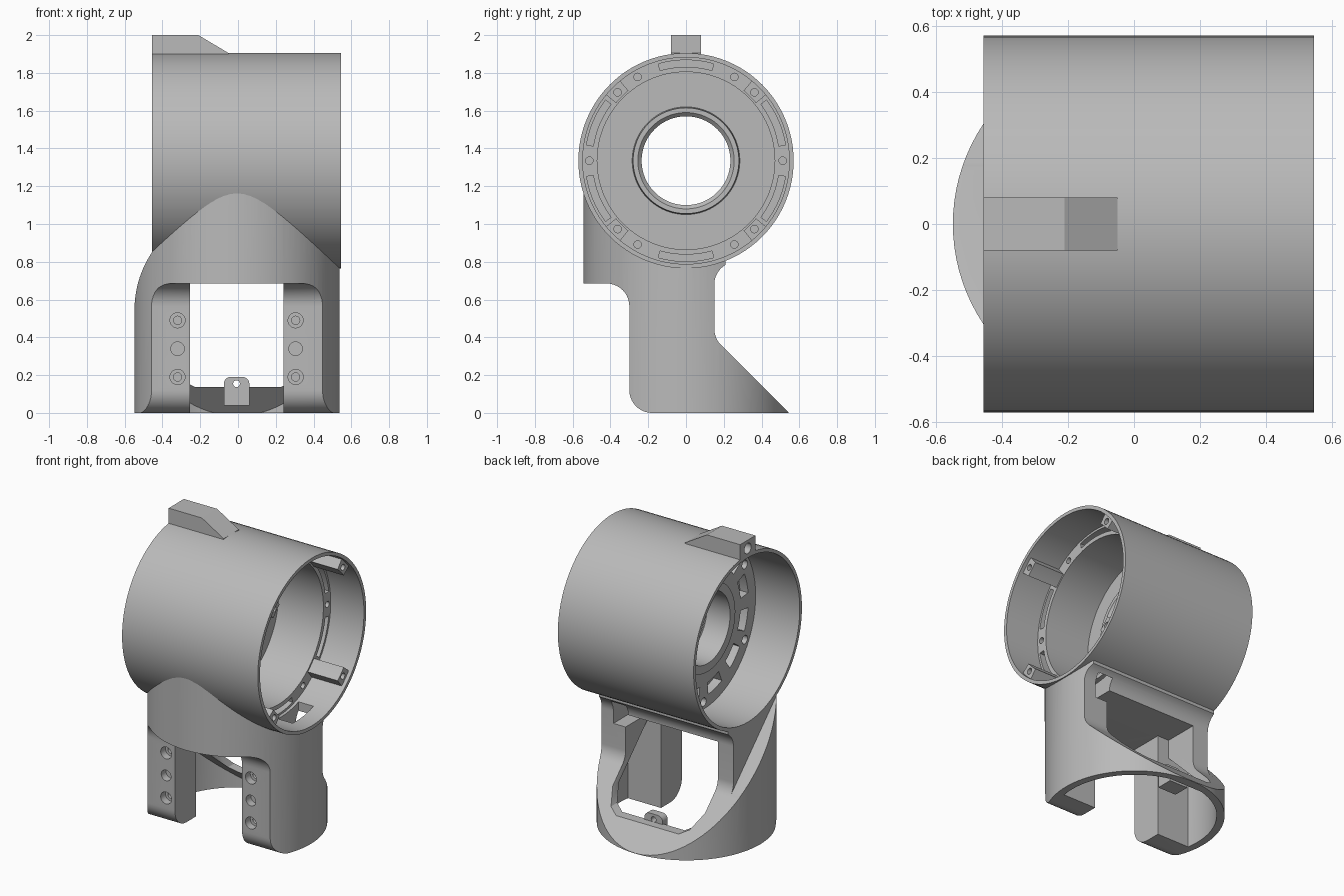
import bpy, bmesh
from math import sin, cos, pi, radians

cube = bpy.data.objects.get("Cube")
if cube:
    bpy.data.objects.remove(cube, do_unlink=True)

grey = bpy.data.materials.new("plain grey")
grey.use_nodes = True
colour = (0.49, 0.49, 0.49, 1)
grey.diffuse_color = colour
grey.node_tree.nodes["Principled BSDF"].inputs["Base Color"].default_value = colour

AXIS_Z = 1.335      # height of the tube axis
BORE = 0.547


def finish(name, bm):
    bmesh.ops.recalc_face_normals(bm, faces=bm.faces)
    mesh = bpy.data.meshes.new(name)
    bm.to_mesh(mesh)
    bm.free()
    mesh.materials.append(grey)
    obj = bpy.data.objects.new(name, mesh)
    bpy.context.collection.objects.link(obj)
    return obj


def arc(cx, cy, r, start, end, steps=10):
    angles = [radians(start + (end - start) * i / steps) for i in range(steps + 1)]
    return [(cx + r * cos(a), cy + r * sin(a)) for a in angles]


def circle(cx, cy, r, steps=24):
    return arc(cx, cy, r, 0, 360, steps)[:-1]


def sector(r_in, r_out, mid, half):
    return (arc(0, AXIS_Z, r_out, mid - half, mid + half)
            + arc(0, AXIS_Z, r_in, mid + half, mid - half))


def prism(name, points, axis, low, high):
    """Extrude a flat outline along one axis."""
    place = {"x": lambda a, b, h: (h, a, b),
             "y": lambda a, b, h: (a, h, b),
             "z": lambda a, b, h: (a, b, h)}[axis]
    bm = bmesh.new()
    ends = [[bm.verts.new(place(a, b, h)) for a, b in points] for h in (low, high)]
    for ring in ends:
        bm.faces.new(ring)
    for i in range(len(points)):
        j = (i + 1) % len(points)
        bm.faces.new((ends[0][i], ends[0][j], ends[1][j], ends[1][i]))
    return finish(name, bm)


def box(name, x, y, z):
    return prism(name, [(x[0], y[0]), (x[1], y[0]), (x[1], y[1]), (x[0], y[1])], "z", *z)


def combine(obj, other, operation="DIFFERENCE", keep=False):
    mod = obj.modifiers.new("shape", "BOOLEAN")
    mod.operation, mod.solver, mod.object = operation, "EXACT", other
    graph = bpy.context.evaluated_depsgraph_get()
    mesh = bpy.data.meshes.new_from_object(obj.evaluated_get(graph))
    obj.modifiers.clear()
    obj.data = mesh
    if not keep:
        bpy.data.objects.remove(other, do_unlink=True)


def polar(r, degrees):
    return r * cos(radians(degrees)), AXIS_Z + r * sin(radians(degrees))


# Tube with its stepped inner ring, disc and collar, turned around x
profile = [(-0.455, 0.57), (0.545, 0.57), (0.545, BORE), (0.3, BORE), (0.3, 0.47),
           (-0.03, 0.47), (-0.03, 0.285), (0.03, 0.28), (0.03, 0.255), (0.01, 0.235),
           (-0.16, 0.235), (-0.16, 0.29), (-0.13, 0.29), (-0.13, BORE), (-0.455, BORE)]
bm = bmesh.new()
steps = 96
rings = []
for i in range(steps):
    a = 2 * pi * i / steps
    rings.append([bm.verts.new((x, r * cos(a), AXIS_Z + r * sin(a))) for x, r in profile])
for i in range(steps):
    here, after = rings[i], rings[(i + 1) % steps]
    for k in range(len(profile)):
        n = (k + 1) % len(profile)
        bm.faces.new((here[k], here[n], after[n], after[k]))
tube = finish("tube", bm)

# Long pockets in the stepped ring
for mid, half in [(90, 16), (270, 16), (23, 14), (157, 14), (203, 14), (337, 14)]:
    combine(tube, prism("cutter", sector(0.497, 0.533, mid, half), "x", 0.2, 0.4))
# Windows and holes in the rear face of the disc
for k in range(12):
    combine(tube, prism("cutter", sector(0.39, 0.47, 15 + 30 * k, 9), "x", -0.3, -0.07))
for k in range(6):
    combine(tube, prism("cutter", circle(*polar(0.5, 30 + 60 * k), 0.028, 16), "x", -0.3, -0.07))
# Screw holes in the ring
for angle in (0, 60, 120, 180, 240, 300):
    combine(tube, prism("cutter", circle(*polar(0.512, angle), 0.02, 16), "x", 0.18, 0.4))
# Cable slot through the bottom of the tube
slot = box("cutter", (0.32, 0.43), (-0.04, 0.18), (0.6, 0.95))
combine(tube, slot, keep=True)

# Screw lugs near the open end
lugs = []
for angle in (45, 135, 225, 315):
    lug = prism("screw_lug", sector(0.48, 0.56, angle, 5.5), "x", 0.28, 0.52)
    combine(lug, prism("cutter", circle(*polar(0.512, angle), 0.02, 16), "x", 0.4, 0.6))
    lugs.append(lug)

# Top rib with a bored end
rib = prism("top_rib", [(-0.455, 1.885), (-0.455, 2), (-0.21, 2), (-0.05, 1.905),
                        (-0.05, 1.885)], "y", -0.08, 0.08)
combine(rib, prism("cutter", circle(0, 1.945, 0.035), "x", -0.6, -0.25))

# Base: upright cylinder trimmed to the side outline
base = prism("base", circle(-0.005, 0, 0.543, 96), "z", 0, 1.3)
outline = ([(-0.7, 1.4), (-0.7, 0.685)]
           + arc(-0.42, 0.565, 0.12, 90, 0)
           + arc(-0.18, 0.12, 0.12, 180, 270)
           + [(0.545, 0)]
           + arc(0.27, 0.445, 0.12, 225, 180)
           + arc(0.27, 0.68, 0.12, 180, 120)
           + [(0.21, 1.4)])
combine(base, prism("cutter", outline, "x", -1, 1), "INTERSECT")
# Seat for the tube
combine(base, prism("cutter", circle(0, AXIS_Z, 0.56, 96), "x", -1, 1))
# The rear slope carries on upward beyond the end of the tube
slope = [(-0.9, 1.447), (0.6, -0.053), (0.6, 1.447)]
combine(base, prism("cutter", slope, "x", -0.8, -0.455))
# Round hollow under the sloped rear wall
hollow = prism("cutter", circle(-0.005, 0, 0.495, 96), "z", -0.1, 0.68)
under = [(-0.08, -0.2), (0.68, -0.2), (-0.08, 0.56)]
combine(hollow, prism("cutter", under, "x", -1, 1), "INTERSECT")
combine(base, hollow)
# Rear opening and the wide front gap between the legs
opening = [(-0.23, 0.138), (0.23, 0.138), (0.29, 0.17), (0.34, 0.26), (0.34, 0.685),
           (-0.34, 0.685), (-0.34, 0.26), (-0.29, 0.17)]
combine(base, prism("cutter", opening, "y", -0.08, 0.7))
combine(base, box("cutter", (-0.255, 0.24), (-0.7, 0), (-0.1, 0.685)))
combine(base, slot)
# Screw holes in the front of the legs
for x in (-0.32, 0.305):
    for z, r in ((0.19, 0.04), (0.34, 0.036), (0.49, 0.04)):
        combine(base, prism("cutter", circle(x, z, r), "y", -0.4, -0.25))
        if r == 0.04:
            combine(base, prism("cutter", circle(x, z, 0.022, 16), "y", -0.4, -0.22))

# Small fixing tab inside the rear rim, joined to the wall by a foot
tab_shape = ([(-0.075, 0.04), (0.06, 0.04)] + arc(0.025, 0.155, 0.035, 0, 90, 6)
             + arc(-0.04, 0.155, 0.035, 90, 180, 6))
tab = prism("rear_tab", tab_shape, "y", 0.3, 0.352)
combine(tab, prism("cutter", circle(-0.008, 0.155, 0.018, 16), "y", 0.2, 0.5))
foot = box("rear_tab_foot", (-0.075, 0.06), (0.34, 0.41), (0.04, 0.13))

# Smooth the round surfaces and keep the edges crisp
for obj in bpy.context.view_layer.objects:
    obj.select_set(False)
for obj in [tube, base, rib, tab, foot] + lugs:
    obj.select_set(True)
bpy.context.view_layer.objects.active = tube
bpy.ops.object.shade_smooth_by_angle(angle=radians(30))
